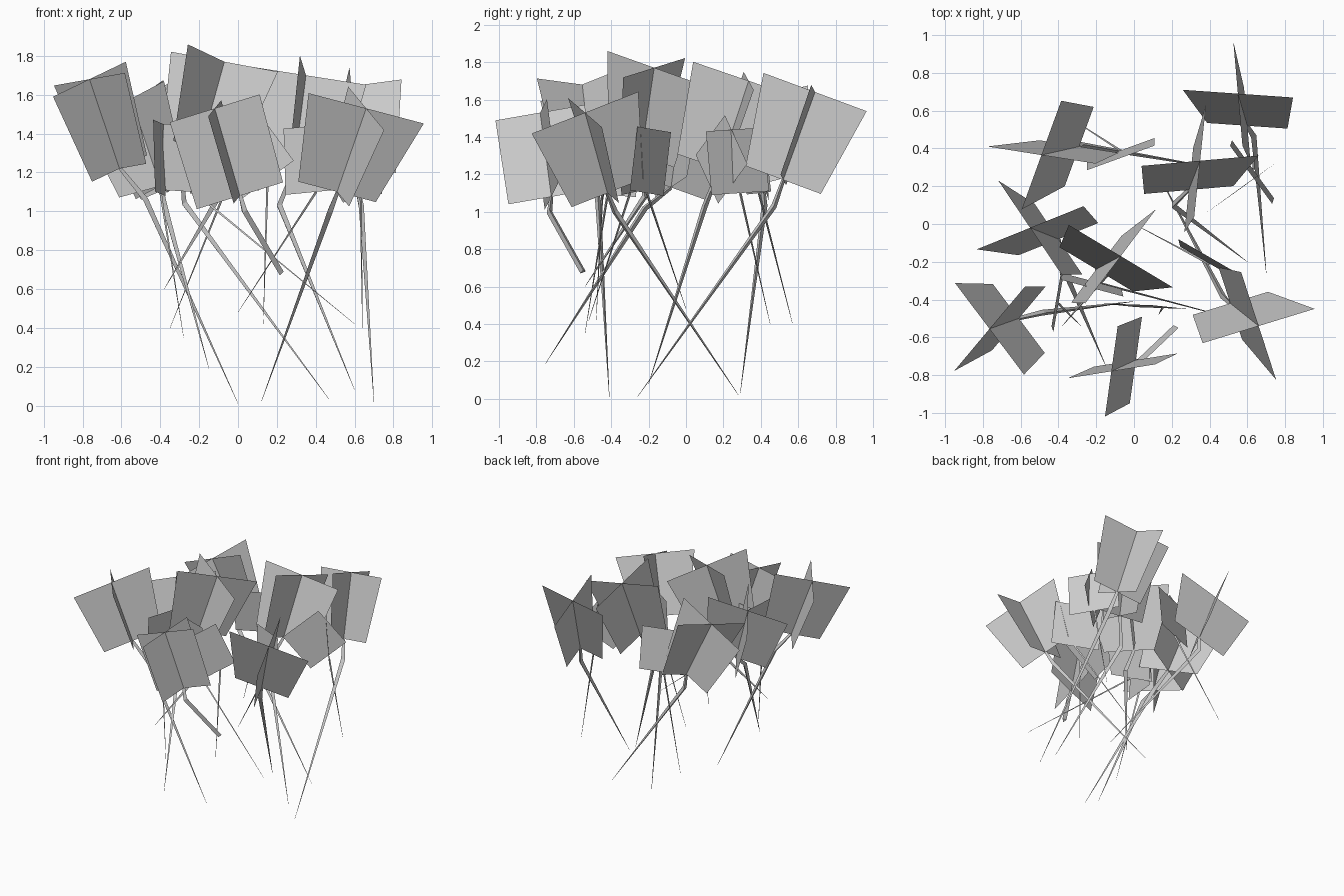
import bpy
from math import radians, sin, cos, pi
from mathutils import Vector as V

if "Cube" in bpy.data.objects:
    bpy.data.objects.remove(bpy.data.objects["Cube"])


def make(name, verts, faces):
    me = bpy.data.meshes.new(name)
    me.from_pydata([tuple(v) for v in verts], [], faces)
    me.update()
    ob = bpy.data.objects.new(name, me)
    bpy.context.collection.objects.link(ob)
    return ob


def cards(name, base, top, w_top, w_base, *azimuths):
    """Flat cards sharing the axis base -> top, one per plan-view azimuth."""
    base, top = V(base), V(top)
    axis = top - base
    verts, faces = [], []
    for az in azimuths:
        dx, dy = cos(radians(az)), sin(radians(az))
        d = V((dx, dy, -(dx * axis.x + dy * axis.y) / axis.z)).normalized()
        n = len(verts)
        verts += [base - d * w_base / 2, base + d * w_base / 2,
                  top + d * w_top / 2, top - d * w_top / 2]
        faces.append((n, n + 1, n + 2, n + 3))
    make(name, verts, faces)


def stem(name, points, radii):
    """Three-sided tapering stem through the points."""
    pts = [V(p) for p in points]
    verts, faces = [], []
    for i, (p, r) in enumerate(zip(pts, radii)):
        d = (pts[min(i + 1, len(pts) - 1)] - pts[max(i - 1, 0)]).normalized()
        x = d.cross(V((0, 1, 0))).normalized()
        y = d.cross(x)
        verts += [p + (x * cos(k * 2 * pi / 3) + y * sin(k * 2 * pi / 3)) * r
                  for k in range(3)]
    for i in range(len(pts) - 1):
        for k in range(3):
            a, b = i * 3 + k, i * 3 + (k + 1) % 3
            faces.append((a, b, b + 3, a + 3))
    n = len(verts)
    faces += [(2, 1, 0), (n - 3, n - 2, n - 1)]
    make(name, verts, faces)


# Flower heads: base, top, top width, bottom width, two azimuths
flowers = [
    ((-.61, -.50, 1.22), (-.765, -.555, 1.68), .61, .46, 50, -53),
    ((-.40, -.08, 1.13), (-.55, -.02, 1.58), .63, .47, 22, -56),
    ((-.29, .41, 1.15), (-.49, .365, 1.60), .63, .46, -9, 70),
    ((-.20, -.24, 1.30), (-.07, -.17, 1.77), .65, .46, -31, 53),
    ((.01, -.72, 1.08), (-.12, -.78, 1.53), .49, .47, 9, 82),
    ((.29, .18, 1.23), (.35, .335, 1.70), .63, .48, 5, 84),
    ((.60, .52, 1.17), (.55, .69, 1.64), .59, .43, -4, 95),
    ((.51, -.42, 1.10), (.66, -.54, 1.53), .64, .43, 17, -72),
]
# Flower stems: joint and lower end
ends = [
    ((-.48, -.47, 1.06), (0, -.41, .01)),
    ((-.38, -.22, 1.02), (-.15, -.75, .19)),
    ((-.28, .42, 1.04), (.47, .29, .03)),
    ((-.10, -.22, 1.08), (-.38, -.54, .60)),
    ((.03, -.73, 1.0), (.22, -.55, .68)),
    ((.21, .10, 1.03), (.60, -.20, .08)),
    ((.63, .47, 1.03), (.70, -.26, .01)),
    ((.47, -.38, 1.0), (.12, .28, .02)),
]
for i, (f, (joint, tip)) in enumerate(zip(flowers, ends)):
    cards(f"flower_head_{i}", *f)
    stem(f"flower_stem_{i}", [f[0], joint, tip],
         (.012, .018, .018 if i == 4 else .001))

# Leaves: base, top, width, azimuth, lower end of the stem
leaves = [
    ((.40, -.21, 1.10), (.39, -.17, 1.44), .36, -30, (0, 0, .48)),
    ((.63, .29, 1.10), (.62, .26, 1.44), .38, -54, (.64, .45, .40)),
    ((-.07, .39, 1.10), (-.07, .35, 1.44), .38, 20, (-.35, .57, .40)),
    ((-.40, -.42, 1.09), (-.41, -.39, 1.46), .31, 80, (-.28, -.54, .35)),
    ((-.23, -.30, 1.10), (-.22, -.34, 1.44), .34, -15, (.60, -.52, .42)),
    ((.15, -.445, 1.16), (-.04, -.425, 1.42), .34, -2, (.13, -.48, .42)),
    ((.65, .25, 1.15), (.48, .13, 1.41), .34, 36, None),
]
for i, (base, top, w, az, tip) in enumerate(leaves):
    cards(f"leaf_{i}", base, top, w, w, az)
    if tip:
        stem(f"leaf_stem_{i}", [base, tip], (.008, .001))
